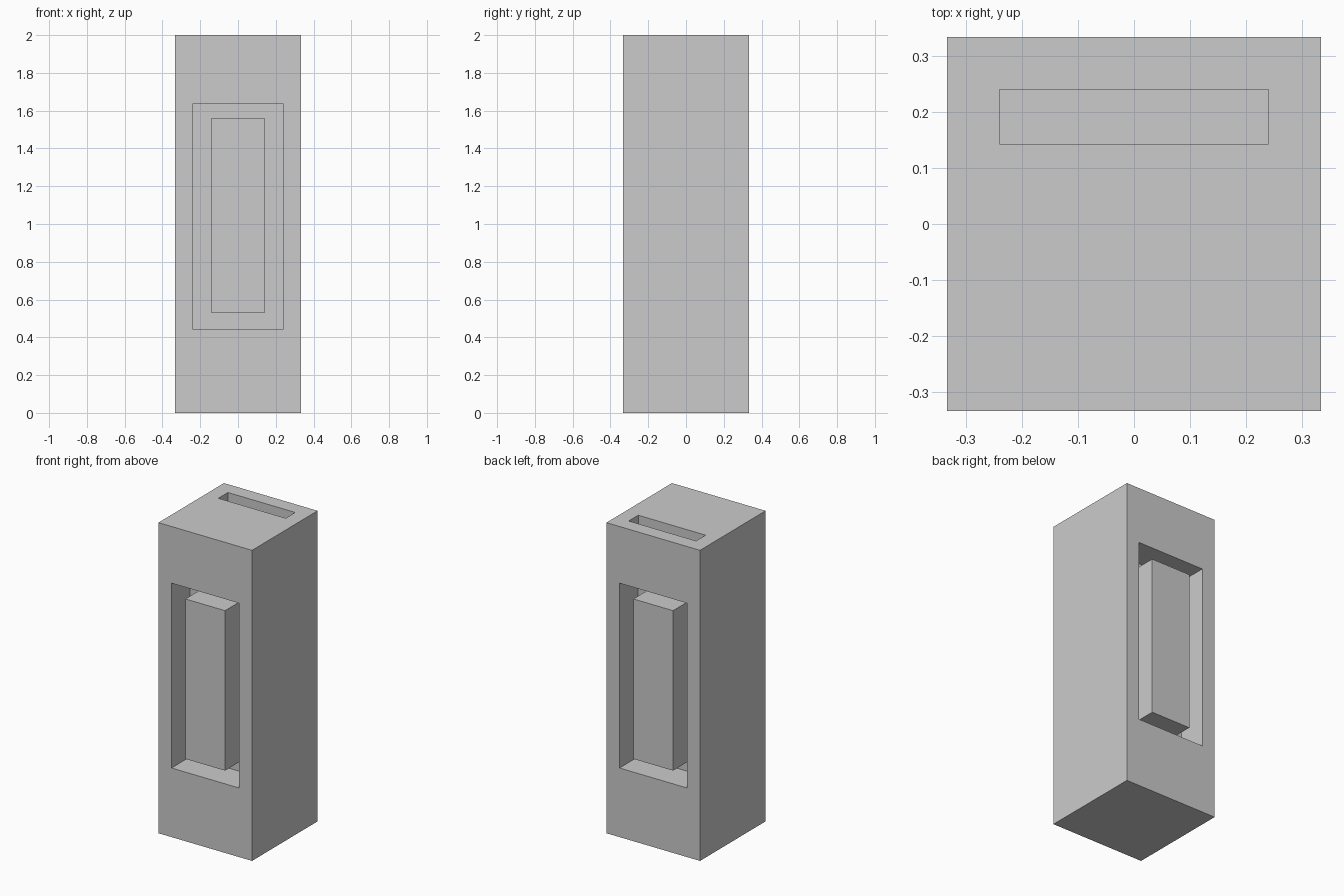
import bpy
import bmesh
from mathutils import Matrix, Vector

if "Cube" in bpy.data.objects:
    bpy.data.objects.remove(bpy.data.objects["Cube"])

HALF = 1 / 3      # half width of the square pillar
DEPTH = 0.19      # depth of the recesses


def box(name, x, y, z):
    """Axis-aligned box from (min, max) ranges."""
    lo, hi = Vector((x[0], y[0], z[0])), Vector((x[1], y[1], z[1]))
    bm = bmesh.new()
    bmesh.ops.create_cube(bm, size=1, matrix=Matrix.Translation((lo + hi) / 2)
                          @ Matrix.Diagonal((*(hi - lo), 1)))
    mesh = bpy.data.meshes.new(name)
    bm.to_mesh(mesh)
    bm.free()
    obj = bpy.data.objects.new(name, mesh)
    bpy.context.collection.objects.link(obj)
    return obj


def combine(target, helper, operation):
    """Boolean a helper into the target and hide the helper."""
    mod = target.modifiers.new(helper.name, 'BOOLEAN')
    mod.operation = operation
    mod.solver = 'EXACT'
    mod.object = helper
    helper.hide_render = True
    helper.display_type = 'WIRE'


# Square pillar
pillar = box("pillar", (-HALF, HALF), (-HALF, HALF), (0, 2))

# Front and back recesses, each with a raised block flush with the outer face
for side, s in (("front", -1), ("back", 1)):
    recess_y = sorted((s * (HALF - DEPTH), s * (HALF + 0.1)))
    block_y = sorted((s * (HALF - DEPTH - 0.05), s * HALF))
    combine(pillar, box(side + "_recess_cutter", (-0.24, 0.24), recess_y, (0.445, 1.635)),
            'DIFFERENCE')
    combine(pillar, box(side + "_block_helper", (-0.141, 0.141), block_y, (0.53, 1.56)),
            'UNION')

# Blind slot in the top, close to the back
combine(pillar, box("slot_cutter", (-0.24, 0.24), (0.143, 0.24), (2 - DEPTH, 2.1)),
        'DIFFERENCE')
